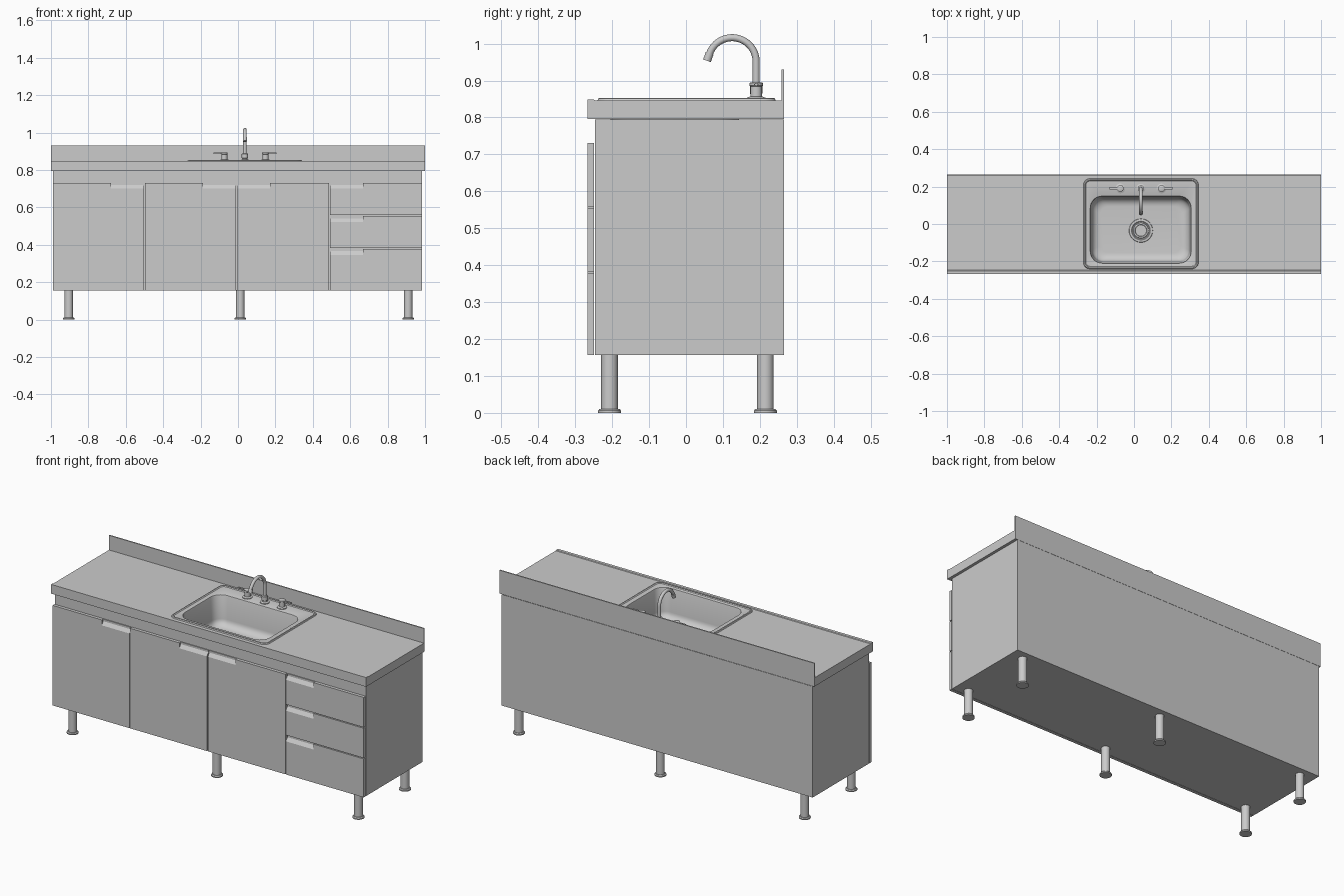
import bpy, bmesh, math
from mathutils import Matrix, Vector

if "Cube" in bpy.data.objects:
    bpy.data.objects.remove(bpy.data.objects["Cube"])

CX = 0.037      # sink and tap centre
DECK = 0.85     # height the tap stands on


def finish(bm, name, smooth=False):
    bmesh.ops.recalc_face_normals(bm, faces=bm.faces)
    me = bpy.data.meshes.new(name)
    bm.to_mesh(me)
    bm.free()
    ob = bpy.data.objects.new(name, me)
    bpy.context.collection.objects.link(ob)
    if smooth:
        bpy.ops.object.select_all(action='DESELECT')
        ob.select_set(True)
        bpy.context.view_layer.objects.active = ob
        bpy.ops.object.shade_smooth_by_angle(angle=math.radians(35))
    return ob


def add_prism(bm, x0, x1, profile):
    """Extrude a (y, z) profile from x0 to x1."""
    face = bm.faces.new([bm.verts.new((x0, y, z)) for y, z in profile])
    new = bmesh.ops.extrude_face_region(bm, geom=[face])['geom']
    bmesh.ops.translate(bm, vec=(x1 - x0, 0, 0),
                        verts=[v for v in new if isinstance(v, bmesh.types.BMVert)])


def rect(y0, y1, z0, z1):
    return [(y0, z0), (y1, z0), (y1, z1), (y0, z1)]


def add_rings(bm, rings, cap_start=False, cap_end=False):
    """Skin a list of equally long point loops."""
    loops = [[bm.verts.new(p) for p in r] for r in rings]
    for a, b in zip(loops, loops[1:]):
        n = len(a)
        for i in range(n):
            j = (i + 1) % n
            bm.faces.new((a[i], a[j], b[j], b[i]))
    if cap_start:
        bm.faces.new(loops[0])
    if cap_end:
        bm.faces.new(loops[-1])


def lathe(name, x, y, profile, n=32):
    """Revolve an (r, z) profile round a vertical axis."""
    bm = bmesh.new()
    turns = [2 * math.pi * i / n for i in range(n)]
    add_rings(bm, [[(x + r * math.cos(t), y + r * math.sin(t), z) for t in turns]
                   for r, z in profile], True, True)
    return finish(bm, name, True)


def rounded(x0, x1, y0, y1, r, z, n=8):
    pts = []
    for k, (cx, cy) in enumerate([(x1 - r, y1 - r), (x0 + r, y1 - r),
                                  (x0 + r, y0 + r), (x1 - r, y0 + r)]):
        for i in range(n + 1):
            t = math.pi / 2 * (k + i / n)
            pts.append((cx + r * math.cos(t), cy + r * math.sin(t), z))
    return pts


def cut(ob, cutter):
    cutter.hide_render = True
    cutter.hide_set(True)
    cutter.display_type = 'WIRE'
    m = ob.modifiers.new('cut', 'BOOLEAN')
    m.object = cutter
    m.solver = 'EXACT'


# Carcass, open at the top so the bowl can hang in it
bm = bmesh.new()
add_prism(bm, -0.99, 0.985, rect(-0.247, 0.265, 0.157, 0.795))
bmesh.ops.recalc_face_normals(bm, faces=bm.faces)
bmesh.ops.delete(bm, geom=[f for f in bm.faces if f.normal.z > 0.9], context='FACES_ONLY')
finish(bm, 'cabinet_body')

# Worktop with front lip and backsplash
bm = bmesh.new()
add_prism(bm, -1, 1, [(-0.267, 0.796), (0.265, 0.796), (0.265, 0.93), (0.258, 0.93),
                      (0.258, 0.846), (-0.246, 0.846), (-0.25, 0.849), (-0.267, 0.849)])
worktop = finish(bm, 'worktop')
bm = bmesh.new()
add_rings(bm, [rounded(CX - 0.285, CX + 0.283, -0.222, 0.162, 0.06, z) for z in (0.7, 0.9)],
          True, True)
cut(worktop, finish(bm, 'sink_hole_cutter'))

# Doors and drawers: name, x0, x1, z0, z1, grip side
fronts = [('left_door', -0.99, -0.502, 0.157, 0.731, 1),
          ('middle_door', -0.498, -0.010, 0.157, 0.731, 1),
          ('right_door', -0.005, 0.487, 0.157, 0.731, -1),
          ('bottom_drawer', 0.491, 0.985, 0.157, 0.378, -1),
          ('middle_drawer', 0.491, 0.985, 0.383, 0.554, -1),
          ('top_drawer', 0.491, 0.985, 0.559, 0.731, -1)]
grips = bmesh.new()
panels = []
for name, x0, x1, z0, z1, side in fronts:
    bm = bmesh.new()
    add_prism(bm, x0, x1, rect(-0.267, -0.249, z0, z1))
    panels.append(finish(bm, name))
    a, b = (x1 - 0.176, x1 + 0.001) if side > 0 else (x0 - 0.001, x0 + 0.176)
    # sloped finger grip along the top edge
    add_prism(grips, a, b, [(-0.27, z1 - 0.032), (-0.267, z1 - 0.031), (-0.254, z1 - 0.012),
                            (-0.254, z1 + 0.001), (-0.27, z1 + 0.001)])
grip_cutter = finish(grips, 'grip_cutter')
for p in panels:
    cut(p, grip_cutter)

# Legs with round feet
for x, xn in ((-0.905, 'left'), (0.012, 'middle'), (0.91, 'right')):
    for y, yn in ((-0.207, 'front'), (0.215, 'back')):
        lathe(f'{yn}_{xn}_leg', x, y, [(0.031, 0), (0.031, 0.006), (0.027, 0.011),
                                       (0.0225, 0.011), (0.0225, 0.158)])

# Sink: raised outer rim, ledge, rounded bowl
X0, X1, Y0, Y1 = CX - 0.308, CX + 0.308, -0.24, 0.243
rings = [rounded(X0 + d, X1 - d, Y0 + d, Y1 - d, 0.035 - d, z)
         for d, z in ((0, 0.8455), (0.003, 0.852), (0.009, 0.853), (0.014, 0.849))]
BX0, BX1, BY0, BY1 = CX - 0.275, CX + 0.273, -0.214, 0.153
bowl = [(0, 0.849), (0.004, 0.847), (0.006, 0.842), (0.014, 0.715)]
bowl += [(0.014 + 0.045 * (1 - math.cos(t)), 0.715 - 0.04 * math.sin(t))
         for t in (math.pi / 12 * i for i in range(1, 7))]
rings += [rounded(BX0 + d, BX1 - d, BY0 + d, BY1 - d, 0.065 - d * 0.4, z) for d, z in bowl]
bm = bmesh.new()
add_rings(bm, rings, False, True)
finish(bm, 'sink', True)

# Drain
lathe('drain', CX, -0.035, [(0.064, 0.674), (0.062, 0.679), (0.05, 0.680), (0.046, 0.677),
                            (0.042, 0.677), (0.04, 0.684), (0.032, 0.685), (0.03, 0.679)])

# Tap base and spout
TY = 0.19
lathe('tap_base', CX, TY, [(0.025, DECK - 0.002), (0.025, DECK + 0.003), (0.014, DECK + 0.007),
                           (0.014, DECK + 0.012), (0.017, DECK + 0.015),
                           (0.017, DECK + 0.037), (0.0105, DECK + 0.039)])


def tube(name, points, radius):
    """Sweep a circle along a path in a plane of constant x."""
    bm = bmesh.new()
    pts = [Vector(p) for p in points]
    side = Vector((1, 0, 0))
    rings = []
    for i, p in enumerate(pts):
        along = (pts[min(i + 1, len(pts) - 1)] - pts[max(i - 1, 0)]).normalized()
        up = along.cross(side)
        rings.append([p + radius * (side * math.cos(t) + up * math.sin(t))
                      for t in (2 * math.pi * k / 20 for k in range(20))])
    add_rings(bm, rings, True, True)
    return finish(bm, name, True)


R, CZ, CY = 0.065, 0.951, TY - 0.065
path = [(CX, TY, DECK + 0.03)]
path += [(CX, CY + R * math.cos(t), CZ + R * math.sin(t))
         for t in (math.radians(160) * i / 24 for i in range(25))]
end = Vector(path[-1])
down = Vector((0, -math.sin(math.radians(160)), math.cos(math.radians(160))))
tube('spout', path, 0.0095)
tube('spout_nozzle', [end - down * 0.001, end + down * 0.021], 0.011)

# Hot and cold handles, mirrored about the spout
for s, name in ((-1, 'left'), (1, 'right')):
    hx = CX + s * 0.11
    lathe(f'{name}_tap_body', hx, TY, [(0.026, DECK - 0.002), (0.026, DECK + 0.003),
                                       (0.016, DECK + 0.007), (0.016, DECK + 0.034),
                                       (0.018, DECK + 0.036), (0.018, DECK + 0.043),
                                       (0.015, DECK + 0.045)])
    bm = bmesh.new()
    bmesh.ops.create_cube(bm, size=1, matrix=Matrix.Translation((hx + s * 0.033, TY, DECK + 0.039))
                          @ Matrix.Diagonal((0.056, 0.013, 0.008, 1)))
    bmesh.ops.bevel(bm, geom=bm.edges[:], offset=0.003, segments=2, affect='EDGES')
    finish(bm, f'{name}_tap_lever', True)
